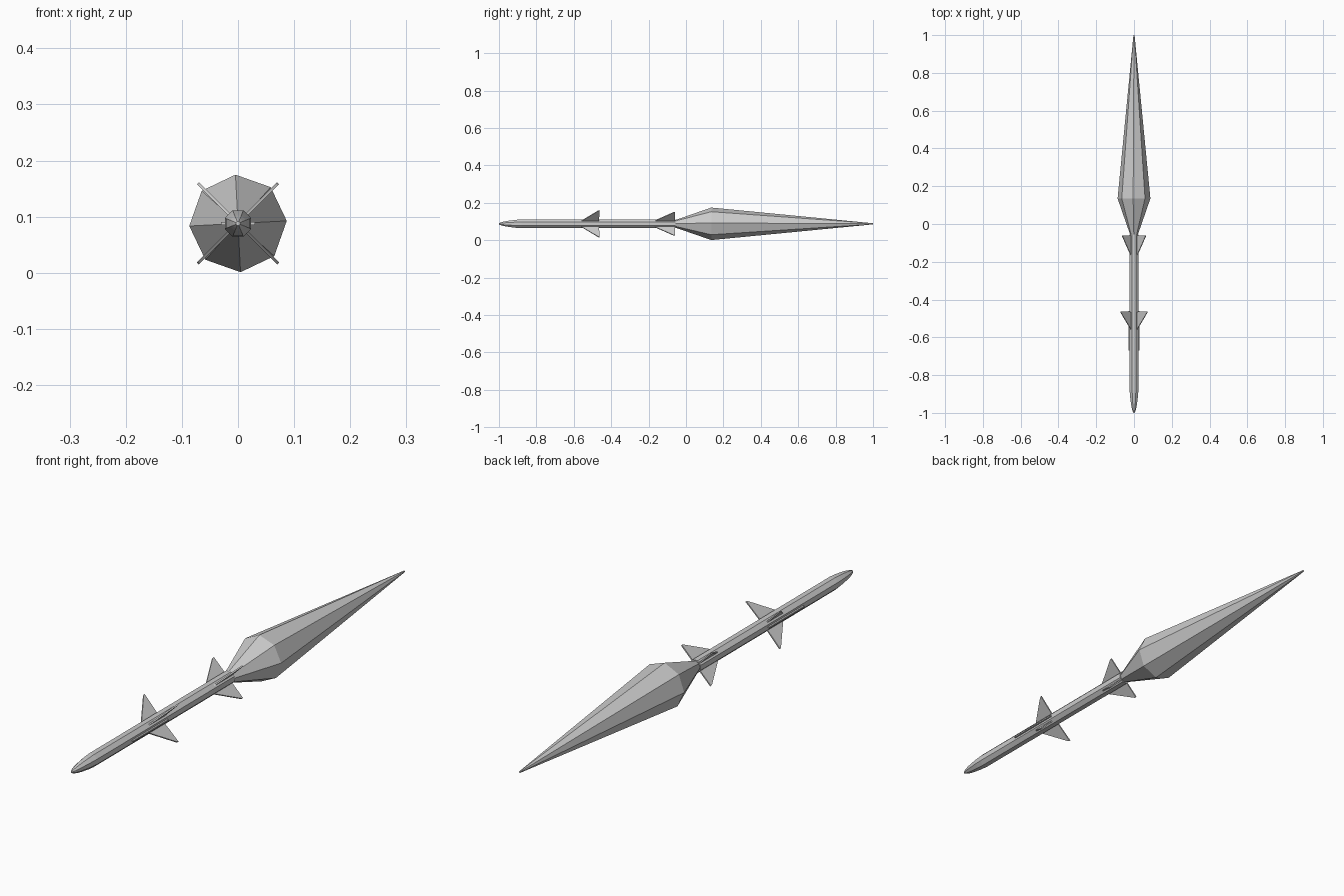
import bpy, math

if "Cube" in bpy.data.objects:
    bpy.data.objects.remove(bpy.data.objects["Cube"])

ZC = 0.088  # height of the long axis


def make(name, verts, faces):
    me = bpy.data.meshes.new(name)
    me.from_pydata(verts, [], faces)
    me.update()
    ob = bpy.data.objects.new(name, me)
    bpy.context.collection.objects.link(ob)
    return ob


def lathe(name, profile, turn, n=8):
    """Eight-sided solid along y from (y, radius) pairs."""
    verts, faces = [], []
    for y, r in profile:
        for i in range(n):
            a = turn + i * 2 * math.pi / n
            verts.append((r * math.cos(a), y, ZC + r * math.sin(a)))
    for k in range(len(profile) - 1):
        for i in range(n):
            j = (i + 1) % n
            faces.append((k * n + i, (k + 1) * n + i, (k + 1) * n + j, k * n + j))
    faces.append(tuple(range(n)))
    last = (len(profile) - 1) * n
    faces.append(tuple(reversed(range(last, last + n))))
    return make(name, verts, faces)


def fin(name, outline, angle, thick):
    """Thin plate from (y, radius) points, standing out at an angle."""
    c, s = math.cos(angle), math.sin(angle)
    n = len(outline)
    verts = [(r * c - t * s, y, ZC + r * s + t * c)
             for t in (-thick / 2, thick / 2) for y, r in outline]
    faces = [tuple(range(n)), tuple(reversed(range(n, 2 * n)))]
    faces += [(i, i + n, (i + 1) % n + n, (i + 1) % n) for i in range(n)]
    return make(name, verts, faces)


# Body tube with rounded nose
lathe("body", [(-1.0, 0.004), (-0.985, 0.010), (-0.965, 0.015), (-0.94, 0.019),
               (-0.91, 0.023), (-0.88, 0.0254), (-0.055, 0.0254)], math.pi / 8)

# Exhaust flame
lathe("exhaust_flame", [(-0.055, 0.021), (0.135, 0.087), (1.0, 0.003)],
      math.radians(3))

# Diagonal fins, front and rear sets
for i in range(4):
    a = math.radians(45 + 90 * i)
    fin(f"front_fin_{i + 1}",
        [(-0.56, 0.022), (-0.465, 0.022), (-0.462, 0.101), (-0.47, 0.098)], a, 0.005)
    fin(f"rear_fin_{i + 1}",
        [(-0.17, 0.022), (-0.06, 0.022), (-0.06, 0.087), (-0.067, 0.086)], a, 0.005)

# Side strakes
for side, a in (("right", 0), ("left", math.pi)):
    fin(f"{side}_strake",
        [(-0.67, 0.02), (-0.46, 0.02), (-0.46, 0.03), (-0.67, 0.03)], a, 0.005)
